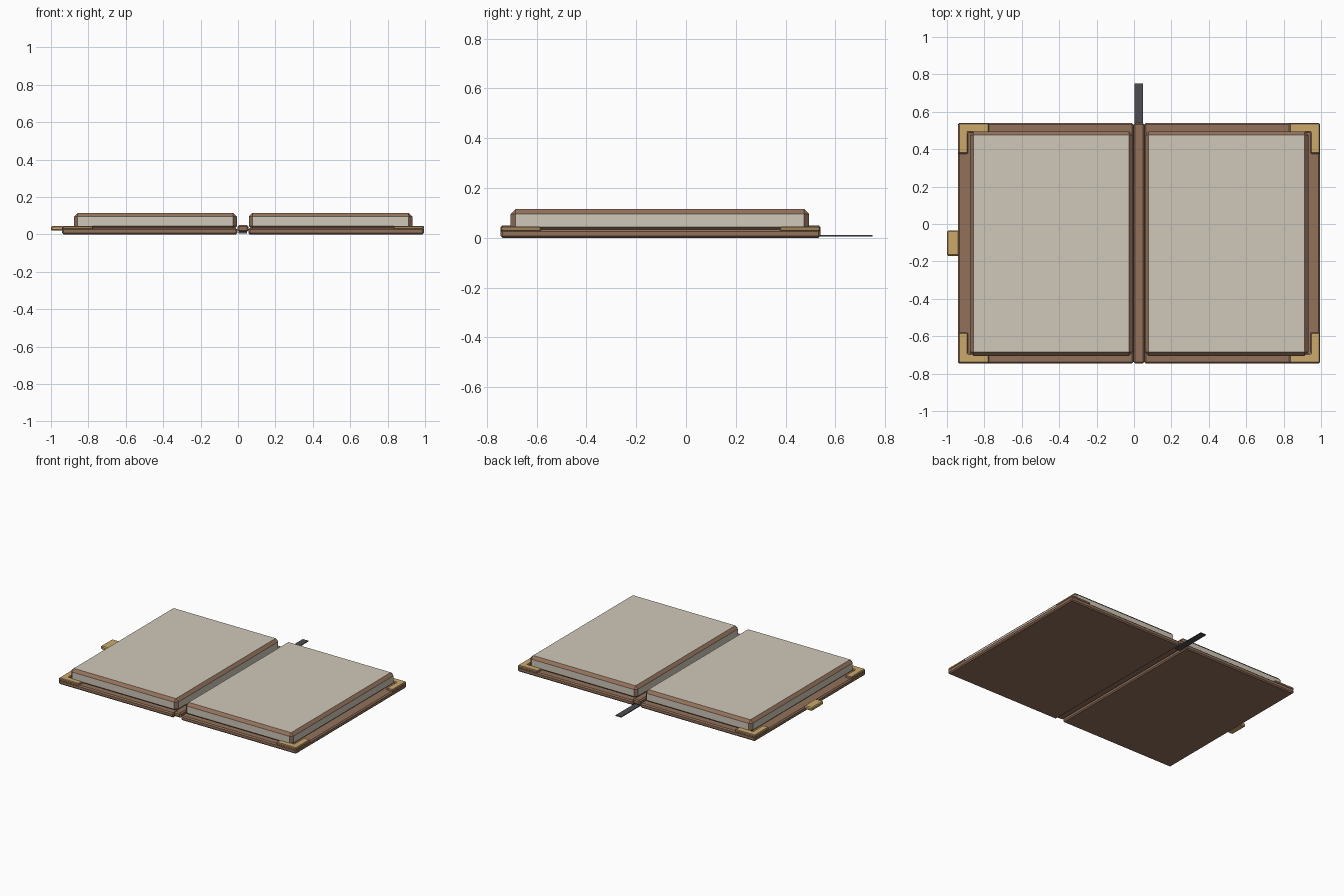
import bpy
import bmesh

cube = bpy.data.objects.get("Cube")
if cube:
    bpy.data.objects.remove(cube, do_unlink=True)


def material(name, rgb):
    mat = bpy.data.materials.new(name)
    mat.use_nodes = True
    color = (*rgb, 1.0)
    mat.diffuse_color = color
    mat.node_tree.nodes["Principled BSDF"].inputs["Base Color"].default_value = color
    return mat


leather = material("brown leather", (0.29, 0.165, 0.105))
paper = material("cream paper", (0.63, 0.58, 0.49))
gold = material("brass", (0.60, 0.40, 0.15))
cloth = material("dark ribbon cloth", (0.075, 0.075, 0.085))


def prism(name, outline, z0, z1, bevel, face_mat, edge_mat):
    """Extrude an outline; flat faces take face_mat, bevelled rims edge_mat."""
    bm = bmesh.new()
    base = bm.faces.new([bm.verts.new((x, y, z0)) for x, y in outline])
    top = bmesh.ops.extrude_face_region(bm, geom=[base])["geom"]
    for v in top:
        if isinstance(v, bmesh.types.BMVert):
            v.co.z = z1
    bmesh.ops.recalc_face_normals(bm, faces=bm.faces[:])
    if bevel:
        rim = bmesh.ops.bevel(bm, geom=bm.edges[:], offset=bevel, segments=1,
                              profile=0.5, affect='EDGES')
        for f in rim["faces"]:
            f.material_index = 1
    mesh = bpy.data.meshes.new(name)
    bm.to_mesh(mesh)
    bm.free()
    mesh.materials.append(face_mat)
    mesh.materials.append(edge_mat)
    obj = bpy.data.objects.new(name, mesh)
    bpy.context.collection.objects.link(obj)
    return obj


def box(name, x, y, z, bevel, face_mat, edge_mat):
    outline = [(x[0], y[0]), (x[1], y[0]), (x[1], y[1]), (x[0], y[1])]
    return prism(name, outline, z[0], z[1], bevel, face_mat, edge_mat)


FRONT, BACK = -0.745, 0.54

# Covers and spine
box("right_cover", (-0.94, -0.004), (FRONT, BACK), (0.0, 0.034), 0.008, leather, leather)
box("left_cover", (0.055, 0.995), (FRONT, BACK), (0.0, 0.034), 0.008, leather, leather)
box("spine", (-0.002, 0.055), (FRONT, BACK), (0.014, 0.05), 0.008, leather, leather)

# Page blocks with leather-coloured rims
box("right_pages", (-0.877, -0.006), (-0.705, 0.495), (0.024, 0.115), 0.02, paper, leather)
box("left_pages", (0.058, 0.932), (-0.705, 0.495), (0.024, 0.115), 0.02, paper, leather)

# L-shaped corner guards on the outer cover corners
ARM, WIDTH = 0.165, 0.052
guard = [(0, 0), (ARM, 0), (ARM, WIDTH), (WIDTH, WIDTH), (WIDTH, ARM), (0, ARM)]
for side, x, sx in (("right", -0.94, 1), ("left", 0.995, -1)):
    for end, y, sy in (("front", FRONT, 1), ("back", BACK, -1)):
        outline = [(x + sx * u, y + sy * v) for u, v in guard]
        prism(f"{side}_{end}_corner_guard", outline, 0.026, 0.046, 0.006, gold, leather)

# Clasp on the outer edge, ribbon bookmark out of the back
box("clasp", (-1.0, -0.935), (-0.17, -0.035), (0.02, 0.045), 0.006, gold, gold)
box("ribbon_bookmark", (0.002, 0.048), (0.48, 0.75), (0.006, 0.012), 0, cloth, cloth)
